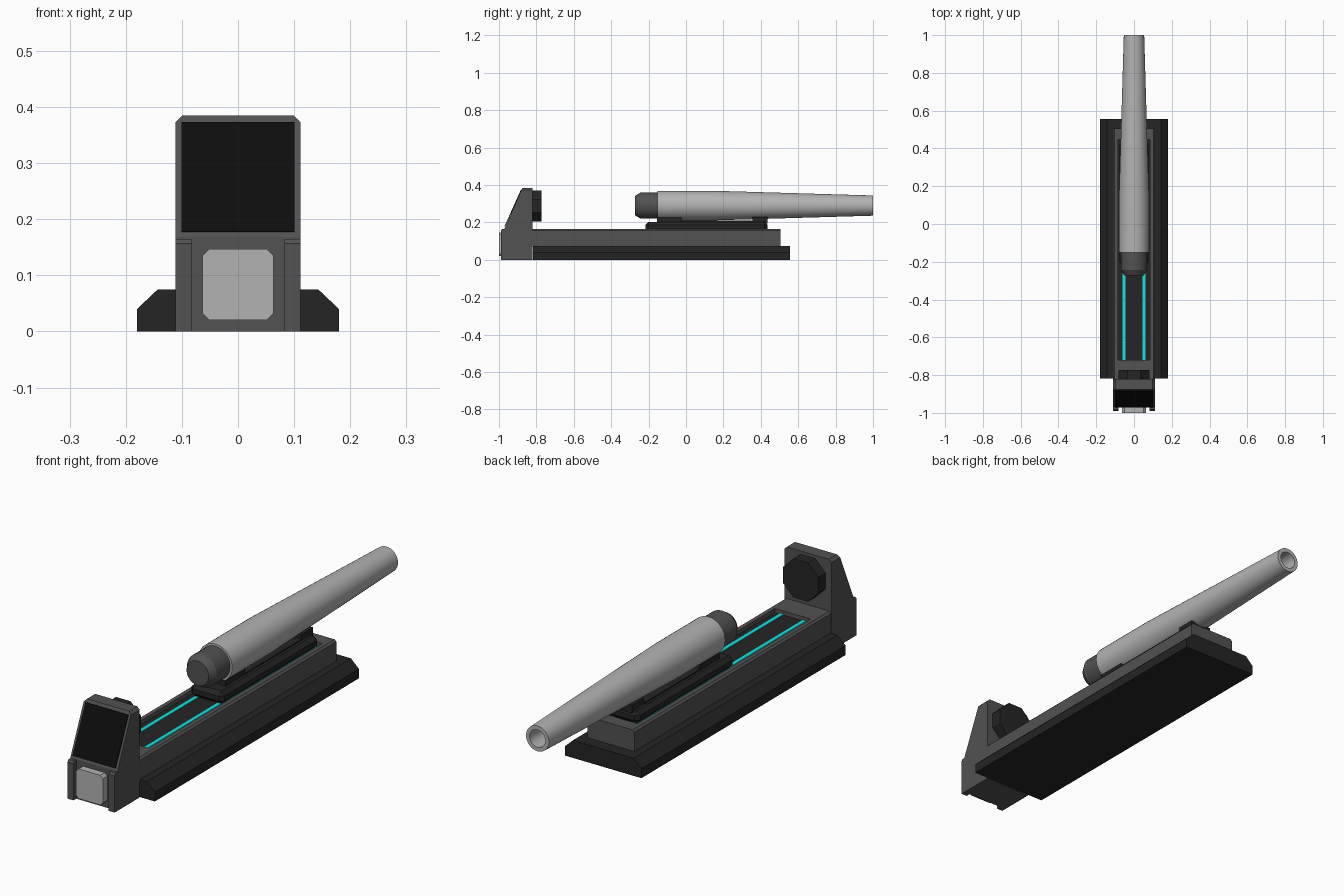
import bpy, bmesh, math
from mathutils import Matrix, Vector

if "Cube" in bpy.data.objects:
    bpy.data.objects.remove(bpy.data.objects["Cube"])


def material(name, r, g, b):
    m = bpy.data.materials.new(name)
    m.diffuse_color = (r, g, b, 1)
    m.use_nodes = True
    m.node_tree.nodes["Principled BSDF"].inputs["Base Color"].default_value = m.diffuse_color
    return m


BODY = material("body_grey", 0.085, 0.085, 0.085)
DARK = material("dark_grey", 0.018, 0.018, 0.018)
BLACK = material("black", 0.004, 0.004, 0.004)
LIGHT = material("light_grey", 0.45, 0.45, 0.45)
CYAN = material("cyan", 0.01, 0.75, 0.75)


def finish(name, bm, mat):
    bmesh.ops.recalc_face_normals(bm, faces=bm.faces)
    me = bpy.data.meshes.new(name)
    bm.to_mesh(me)
    bm.free()
    ob = bpy.data.objects.new(name, me)
    bpy.context.collection.objects.link(ob)
    me.materials.append(mat)
    return ob


def extrude(name, pts, axis, a, b, mat):
    """Extrude a profile, (x, z) along y or (y, z) along x, from a to b."""
    bm = bmesh.new()
    place = (lambda p: (p[0], a, p[1])) if axis == 'y' else (lambda p: (a, p[0], p[1]))
    f = bm.faces.new([bm.verts.new(place(p)) for p in pts])
    new = bmesh.ops.extrude_face_region(bm, geom=[f])['geom']
    off = Vector((0, b - a, 0)) if axis == 'y' else Vector((b - a, 0, 0))
    bmesh.ops.translate(bm, verts=[v for v in new if isinstance(v, bmesh.types.BMVert)], vec=off)
    return finish(name, bm, mat)


def box(name, x, y, z, mat, bevel=0):
    ob = extrude(name, [(x[0], z[0]), (x[1], z[0]), (x[1], z[1]), (x[0], z[1])], 'y', y[0], y[1], mat)
    if bevel:
        m = ob.modifiers.new("chamfer", 'BEVEL')
        m.width, m.segments = bevel, 1
    return ob


def mirrored(half):
    return half + [(-x, z) for x, z in reversed(half)]


def lathe(name, prof, zc, mat, n=40):
    """Revolve (radius, y) points about the y axis at height zc."""
    bm = bmesh.new()
    rings = []
    for r, y in prof:
        rings.append([bm.verts.new((r * math.cos(2 * math.pi * i / n), y,
                                    zc + r * math.sin(2 * math.pi * i / n))) for i in range(n)])
    for p, q in zip(rings, rings[1:]):
        for i in range(n):
            j = (i + 1) % n
            bm.faces.new((p[i], p[j], q[j], q[i]))
    bm.faces.new(rings[0])
    bm.faces.new(rings[-1])
    ob = finish(name, bm, mat)
    bpy.ops.object.select_all(action='DESELECT')
    ob.select_set(True)
    bpy.context.view_layer.objects.active = ob
    bpy.ops.object.shade_smooth_by_angle(angle=math.radians(25))
    return ob


# base plate and long body with a sunken channel
extrude("base_plate", mirrored([(0.18, 0), (0.18, 0.04), (0.143, 0.075)]), 'y', -0.817, 0.557, DARK)
body = extrude("body", mirrored([(0.11, 0.07), (0.11, 0.157), (0.102, 0.165)]), 'y', -0.83, 0.505, BODY)
cutter = box("channel_cutter", (-0.084, 0.084), (-0.72, 0.447), (0.142, 0.3), BODY)
cutter.hide_render = True
cutter.hide_set(True)
cut = body.modifiers.new("channel", 'BOOLEAN')
cut.object, cut.solver = cutter, 'EXACT'

# channel floor and glowing strips
box("channel_floor", (-0.084, 0.084), (-0.72, 0.447), (0.138, 0.147), DARK)
for s in (-1, 1):
    box("light_strip", (s * 0.053 - 0.009, s * 0.053 + 0.009), (-0.72, 0.44), (0.145, 0.151), CYAN)

# end block: upright with sloped front, chamfered at the top corners
block = extrude("end_block", [(-0.82, 0), (-0.97, 0), (-0.97, 0.168), (-0.875, 0.385), (-0.82, 0.385)],
                'x', -0.111, 0.111, BODY)
bm = bmesh.new()
bm.from_mesh(block.data)
corners = [e for e in bm.edges if all(v.co.z > 0.38 for v in e.verts)
           and abs(e.verts[0].co.x - e.verts[1].co.x) < 0.01]
bmesh.ops.bevel(bm, geom=corners, offset=0.012, segments=1, affect='EDGES')
bm.to_mesh(block.data)
bm.free()

# front side rails with chamfered tops
for s in (-1, 1):
    extrude("front_rail", [(-0.95, 0), (-0.989, 0), (-0.989, 0.157), (-0.983, 0.165), (-0.95, 0.165)],
            'x', s * 0.083, s * 0.111, BODY)

# light pad with cut corners
c, w, lo, hi = 0.012, 0.063, 0.02, 0.147
extrude("front_pad", mirrored([(w - c, lo), (w, lo + c), (w, hi - c), (w - c, hi)]),
        'y', -1.0, -0.965, LIGHT)

# black screen lying on the slope
extrude("screen", [(-0.968, 0.177), (-0.971, 0.178), (-0.8835, 0.373), (-0.8785, 0.372)],
        'x', -0.101, 0.101, BLACK)

# octagonal knob behind the upright
R = 0.083 / math.cos(math.pi / 8)
extrude("knob", [(R * math.cos(math.pi / 8 + k * math.pi / 4), 0.288 + R * math.sin(math.pi / 8 + k * math.pi / 4))
                 for k in range(8)], 'y', -0.83, -0.772, DARK)

# sliding carriage and barrel supports
box("carriage", (-0.078, 0.078), (-0.217, 0.435), (0.15, 0.203), DARK, 0.016)
box("carriage_spine", (-0.05, 0.05), (-0.15, 0.36), (0.195, 0.209), DARK)
box("rear_support", (-0.05, 0.05), (-0.155, -0.025), (0.195, 0.226), DARK)
box("front_support", (-0.05, 0.05), (0.355, 0.435), (0.195, 0.229), DARK)

# tapered barrel with open bore, and breech cap
lathe("barrel", [(0.06, -0.152), (0.079, -0.152), (0.079, 0.15), (0.054, 1.0), (0.037, 1.0), (0.037, 0.6)],
      0.29, LIGHT)
lathe("breech_cap", [(0.052, -0.272), (0.07, -0.243), (0.07, -0.14)], 0.29, BODY)
